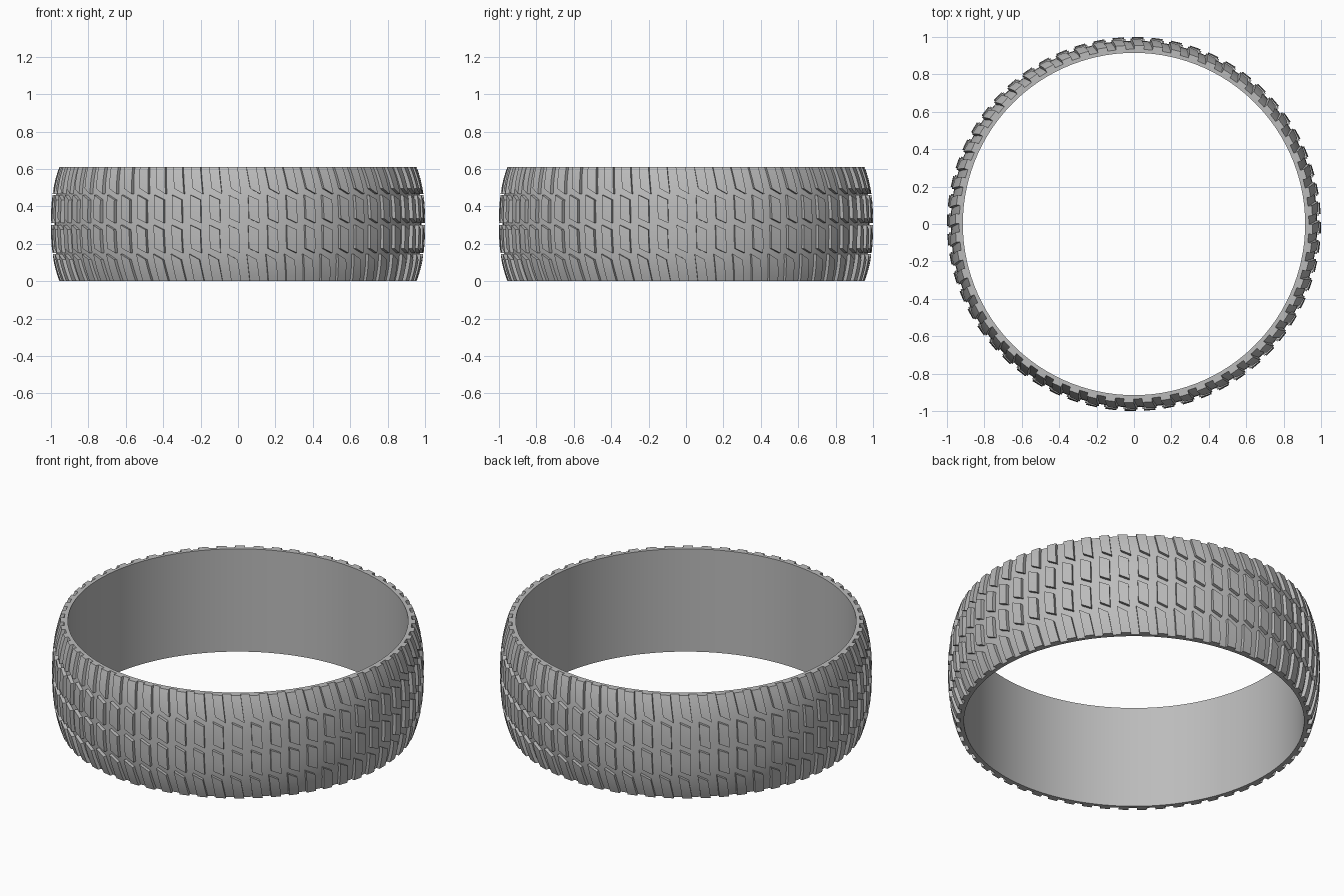
import bpy, bmesh
from math import sin, cos, tau, radians

cube = bpy.data.objects.get("Cube")
if cube:
    bpy.data.objects.remove(cube)

HEIGHT = 0.61
MID = HEIGHT / 2
COUNT = 60      # tread blocks per row
DEPTH = 0.02    # tread block height

grey = bpy.data.materials.new("rubber_grey")
grey.use_nodes = True
colour = (0.5, 0.5, 0.5, 1)
grey.diffuse_color = colour
grey.node_tree.nodes["Principled BSDF"].inputs["Base Color"].default_value = colour


def carcass_radius(z):
    """Crowned outer surface under the tread."""
    return 0.98 - 0.045 * abs((z - MID) / MID) ** 2.6


def polar(r, a, z):
    return (r * sin(a), -r * cos(a), z)


def finish(bm, name):
    bmesh.ops.recalc_face_normals(bm, faces=bm.faces[:])
    mesh = bpy.data.meshes.new(name)
    bm.to_mesh(mesh)
    bm.free()
    mesh.materials.append(grey)
    obj = bpy.data.objects.new(name, mesh)
    bpy.context.collection.objects.link(obj)
    bpy.ops.object.select_all(action="DESELECT")
    obj.select_set(True)
    bpy.context.view_layer.objects.active = obj
    bpy.ops.object.shade_smooth_by_angle(angle=radians(30))


# Tyre carcass: closed profile swept round the axis
INNER = 0.915
STEPS = 16
profile = [(INNER, 0)]
profile += [(carcass_radius(HEIGHT * i / STEPS), HEIGHT * i / STEPS) for i in range(STEPS + 1)]
profile += [(INNER, HEIGHT)]
SEGMENTS = COUNT * 2
bm = bmesh.new()
rings = [[bm.verts.new(polar(r, tau * s / SEGMENTS, z)) for r, z in profile]
         for s in range(SEGMENTS)]
for s, ring in enumerate(rings):
    after = rings[(s + 1) % SEGMENTS]
    for i in range(len(profile)):
        j = (i + 1) % len(profile)
        bm.faces.new((ring[i], after[i], after[j], ring[j]))
finish(bm, "carcass")


def tread_row(name, left, right, lean):
    """left, right: (bottom, top) heights of a block's two sides."""
    bm = bmesh.new()
    width, cuts = 0.056, 5
    for n in range(COUNT):
        centre = tau * n / COUNT - 0.02
        layers = []
        for i in range(cuts + 1):
            t = i / cuts
            layer = []
            for side, (low, high) in ((-0.5, left), (0.5, right)):
                z = low + (high - low) * t
                a = centre + side * width + lean * (0.5 - t)
                r = carcass_radius(z)
                layer += [bm.verts.new(polar(r - 0.006, a, z)),
                          bm.verts.new(polar(r + DEPTH, a, z))]
            # order: left base, left face, right face, right base
            layers.append([layer[0], layer[1], layer[3], layer[2]])
        for low, high in zip(layers, layers[1:]):
            for k in range(4):
                m = (k + 1) % 4
                bm.faces.new((low[k], low[m], high[m], high[k]))
        bm.faces.new(layers[0])
        bm.faces.new(layers[-1])
    finish(bm, name)


# Two upper rows; the lower rows are the same turned half way round
rows = {
    "shoulder": ((0.495, HEIGHT), (0.465, HEIGHT), 0.02),
    "centre": ((0.335, 0.46), (0.31, 0.435), 0.004),
}
for part, (left, right, lean) in rows.items():
    tread_row("upper_" + part + "_blocks", left, right, lean)
    flip = [(HEIGHT - high, HEIGHT - low) for low, high in (right, left)]
    tread_row("lower_" + part + "_blocks", flip[0], flip[1], lean)
